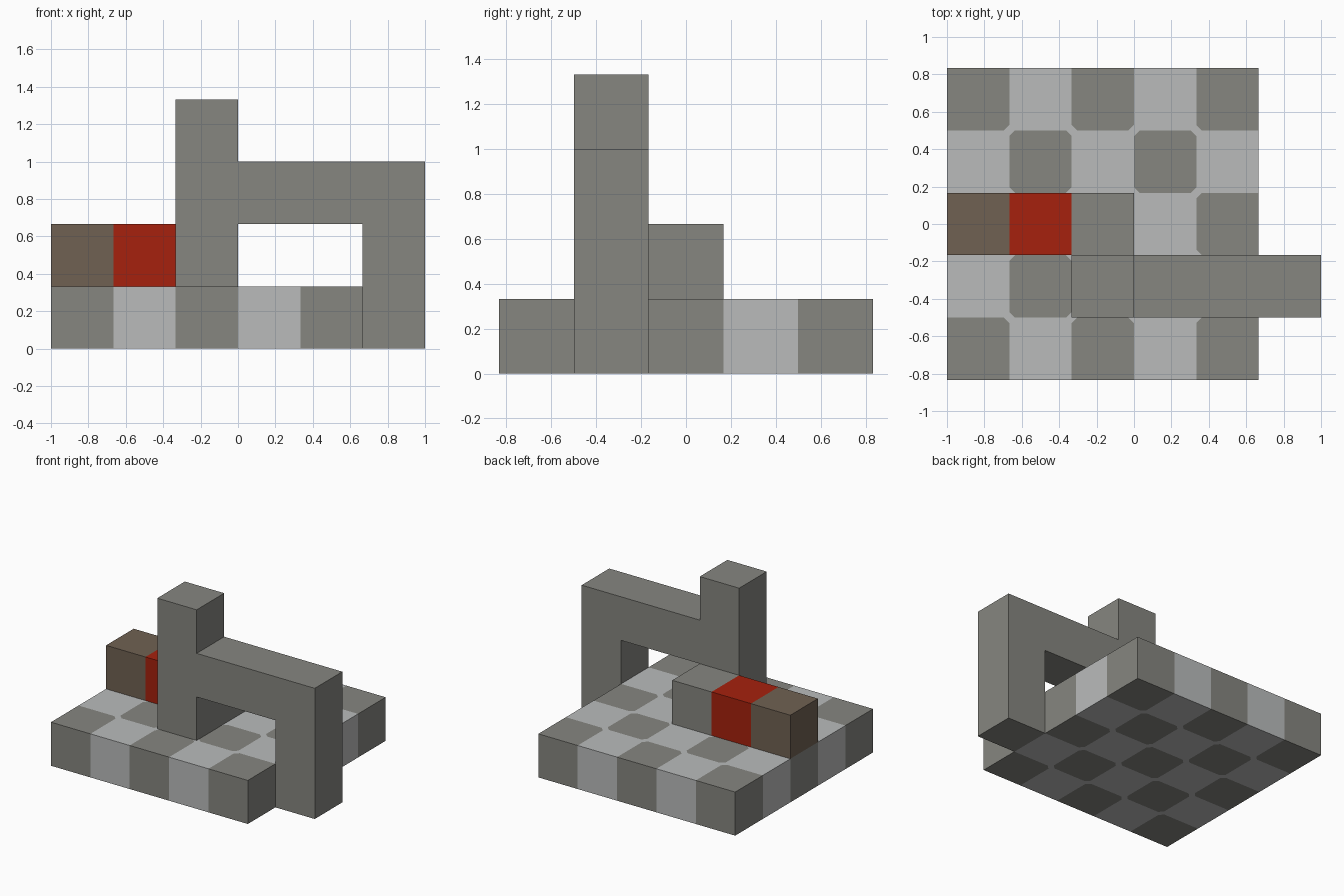
import bpy
import bmesh
from math import pi

U = 1 / 3      # one block
R = 0.09       # corner cut of a tile, in blocks
N = 5          # tiles per side

cube = bpy.data.objects.get("Cube")
if cube:
    bpy.data.objects.remove(cube)


def material(name, rgb):
    m = bpy.data.materials.new(name)
    m.use_nodes = True
    m.diffuse_color = (*rgb, 1)
    bsdf = next(n for n in m.node_tree.nodes if n.type == 'BSDF_PRINCIPLED')
    bsdf.inputs["Base Color"].default_value = (*rgb, 1)
    return m


MATS = [material("dark stone grey", (0.238, 0.238, 0.216)),
        material("light stone grey", (0.49, 0.50, 0.50)),
        material("red", (0.38, 0.015, 0.004)),
        material("brown", (0.16, 0.12, 0.085))]
DARK, LIGHT, RED, BROWN = range(4)


def slab(name, polygons, location, rotation=(0, 0, 0)):
    """Flat coloured polygons, in blocks, thickened by one block."""
    bm = bmesh.new()
    for points, colour in polygons:
        face = bm.faces.new([bm.verts.new((x * U, y * U, 0)) for x, y in points])
        face.material_index = colour
    bmesh.ops.remove_doubles(bm, verts=bm.verts, dist=0.001)
    mesh = bpy.data.meshes.new(name)
    bm.to_mesh(mesh)
    bm.free()
    for m in MATS:
        mesh.materials.append(m)
    obj = bpy.data.objects.new(name, mesh)
    bpy.context.collection.objects.link(obj)
    obj.location = [c * U for c in location]
    obj.rotation_euler = rotation
    thick = obj.modifiers.new("thickness", 'SOLIDIFY')
    thick.thickness = U
    thick.offset = 1
    return obj


def square(i, j=0):
    return [(i, j), (i + 1, j), (i + 1, j + 1), (i, j + 1)]


def tile(i, j):
    """A square whose corners inside the floor are cut off."""
    points = []
    corners = square(i, j)
    for k, (x, y) in enumerate(corners):
        if 0 < x < N and 0 < y < N:
            for nx, ny in (corners[k - 1], corners[(k + 1) % 4]):
                points.append((x + (nx - x) * R, y + (ny - y) * R))
        else:
            points.append((x, y))
    return points


# Checkered floor, with light diamonds joining the light tiles
floor = [(tile(i, j), (i + j) % 2) for i in range(N) for j in range(N)]
floor += [([(x - R, y), (x, y - R), (x + R, y), (x, y + R)], LIGHT)
          for x in range(1, N) for y in range(1, N)]
slab("checkered_floor", floor, (-3, -2.5, 0))

# Row of three blocks lying on the floor
slab("block_row", [(square(i), c) for i, c in enumerate((BROWN, RED, DARK))],
     (-3, -0.5, 1))

# Tower, beam and outer leg as one standing outline
outline = [(-1, 1), (0, 1), (0, 2), (2, 2), (2, 0),
           (3, 0), (3, 3), (0, 3), (0, 4), (-1, 4)]
slab("tower_and_arch", [(outline, DARK)], (0, -0.5, 0), (pi / 2, 0, 0))
